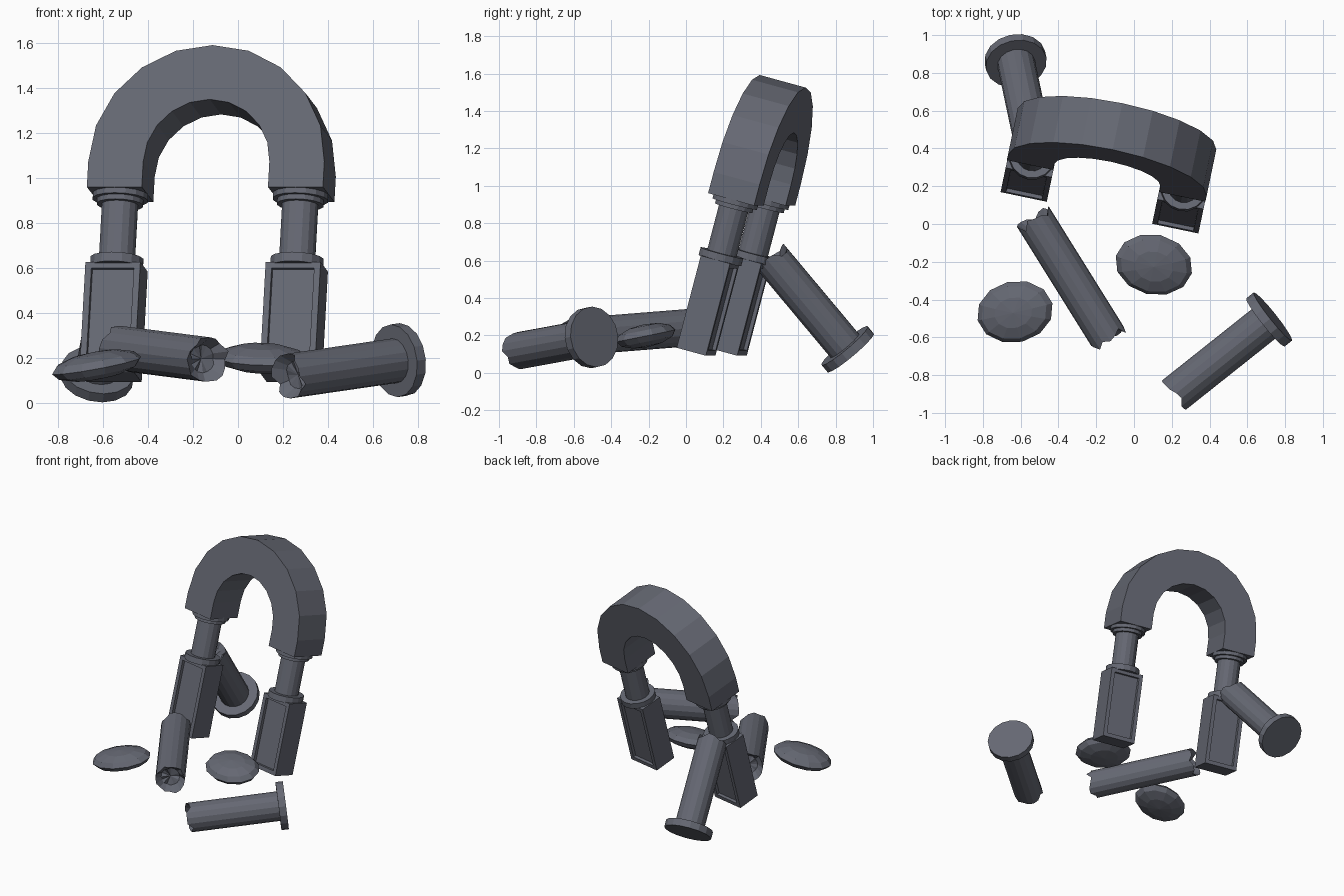
import bpy, bmesh, math, random
from mathutils import Matrix, Vector, Euler

if "Cube" in bpy.data.objects:
    bpy.data.objects.remove(bpy.data.objects["Cube"])

random.seed(4)
stone = bpy.data.materials.new("slate_stone")
stone.diffuse_color = (0.13, 0.138, 0.17, 1)
stone.use_nodes = True
stone.node_tree.nodes["Principled BSDF"].inputs["Base Color"].default_value = stone.diffuse_color


def finish(name, bm, matrix):
    bmesh.ops.recalc_face_normals(bm, faces=bm.faces)
    me = bpy.data.meshes.new(name)
    bm.to_mesh(me)
    bm.free()
    me.materials.append(stone)
    ob = bpy.data.objects.new(name, me)
    ob.matrix_world = matrix
    bpy.context.collection.objects.link(ob)
    return ob


def drum(bm, r, z0, z1, x=0, sides=16):
    bmesh.ops.create_cone(bm, cap_ends=True, segments=sides, radius1=r, radius2=r,
                          depth=z1 - z0, matrix=Matrix.Translation((x, 0, (z0 + z1) / 2)))


# Leaning gateway frame: yawed and tipped backwards
gate = (Matrix.Translation((-0.1665, 0.1374, 0.1126))
        @ Matrix.Rotation(math.radians(-11.8), 4, 'Z')
        @ Matrix.Rotation(math.radians(-15), 4, 'X'))

for side, x in (("left", -0.41), ("right", 0.41)):
    # Plinth with sunk panels on front and back
    bm = bmesh.new()
    bmesh.ops.create_cube(bm, size=1, matrix=Matrix.Translation((x, 0, 0.255))
                          @ Matrix.Diagonal((0.25, 0.165, 0.51, 1)))
    bm.normal_update()
    panels = [f for f in bm.faces if abs(f.normal.y) > 0.9]
    bmesh.ops.inset_individual(bm, faces=panels, thickness=0.04)
    bmesh.ops.inset_individual(bm, faces=panels, thickness=0.002, depth=-0.02)
    finish(side + "_plinth", bm, gate)
    # Shaft with base and top collars
    bm = bmesh.new()
    drum(bm, 0.12, 0.505, 0.547, x)
    drum(bm, 0.082, 0.54, 0.81, x)
    drum(bm, 0.105, 0.795, 0.82, x)
    drum(bm, 0.125, 0.818, 0.85, x)
    finish(side + "_column", bm, gate)

# Arch: short legs and a faceted half ring
bm = bmesh.new()
path = [(-1, 0, 0)] + [(-math.cos(a), math.sin(a), 0.117)
                       for a in (math.pi * i / 10 for i in range(11))] + [(1, 0, 0)]
rings = []
for c, s, lift in path:
    rings.append([bm.verts.new((r * c, y, 0.843 + lift + r * s))
                  for r, y in ((0.287, -0.13), (0.537, -0.13), (0.537, 0.13), (0.287, 0.13))])
for a, b in zip(rings, rings[1:]):
    for i in range(4):
        j = (i + 1) % 4
        bm.faces.new((a[i], a[j], b[j], b[i]))
bm.faces.new(rings[0])
bm.faces.new(rings[-1])
finish("arch", bm, gate)


def fallen_column(name, start, end, r, disc):
    """Broken shaft from start to end; start is a round foot or a second break."""
    start, end = Vector(start), Vector(end)
    length = (end - start).length
    n = 16
    bm = bmesh.new()

    def ring(radius, z, jag):
        return [bm.verts.new((radius * math.cos(2 * math.pi * i / n),
                              radius * math.sin(2 * math.pi * i / n),
                              z + random.uniform(-jag, jag))) for i in range(n)]

    def bridge(a, b):
        for i in range(n):
            j = (i + 1) % n
            bm.faces.new((a[i], a[j], b[j], b[i]))

    def broken_cap(rim, z, inward):
        bowl = ring(r * 0.62, z + inward * 0.045, 0.012)
        bridge(rim, bowl)
        tip = bm.verts.new((0, 0, z + inward * 0.055))
        for i in range(n):
            bm.faces.new((bowl[i], bowl[(i + 1) % n], tip))

    low = ring(r, 0.03 if disc else 0.0, 0 if disc else 0.025)
    high = ring(r, length, 0.025)
    bridge(low, high)
    broken_cap(high, length, -1)
    if disc:
        bm.faces.new(low)
        drum(bm, 0.163, 0, 0.05)
    else:
        broken_cap(low, 0, 1)
    rot = (end - start).to_track_quat('Z', 'Y').to_matrix().to_4x4()
    finish(name, bm, Matrix.Translation(start) @ rot)


# Fallen broken columns
fallen_column("fallen_column_front", (0.735, -0.49, 0.192), (0.225, -0.895, 0.118), 0.1, True)
fallen_column("fallen_column_back", (-0.63, 0.88, 0.107), (-0.54, 0.455, 0.615), 0.1, True)
fallen_column("fallen_column_middle", (-0.526, 0.024, 0.242), (-0.135, -0.603, 0.192), 0.1, False)


# Flat lens-shaped stones
def flat_stone(name, loc, rot):
    bm = bmesh.new()
    bmesh.ops.create_uvsphere(bm, u_segments=12, v_segments=6, radius=1)
    for v in bm.verts:
        v.co = Vector((v.co.x * 0.207, v.co.y * 0.163, v.co.z * 0.062))
    angles = Euler([math.radians(a) for a in rot])
    finish(name, bm, Matrix.Translation(loc) @ angles.to_matrix().to_4x4())


flat_stone("flat_stone_left", (-0.63, -0.465, 0.165), (3, -11, 13))
flat_stone("flat_stone_right", (0.105, -0.215, 0.198), (11, 3, -13))
